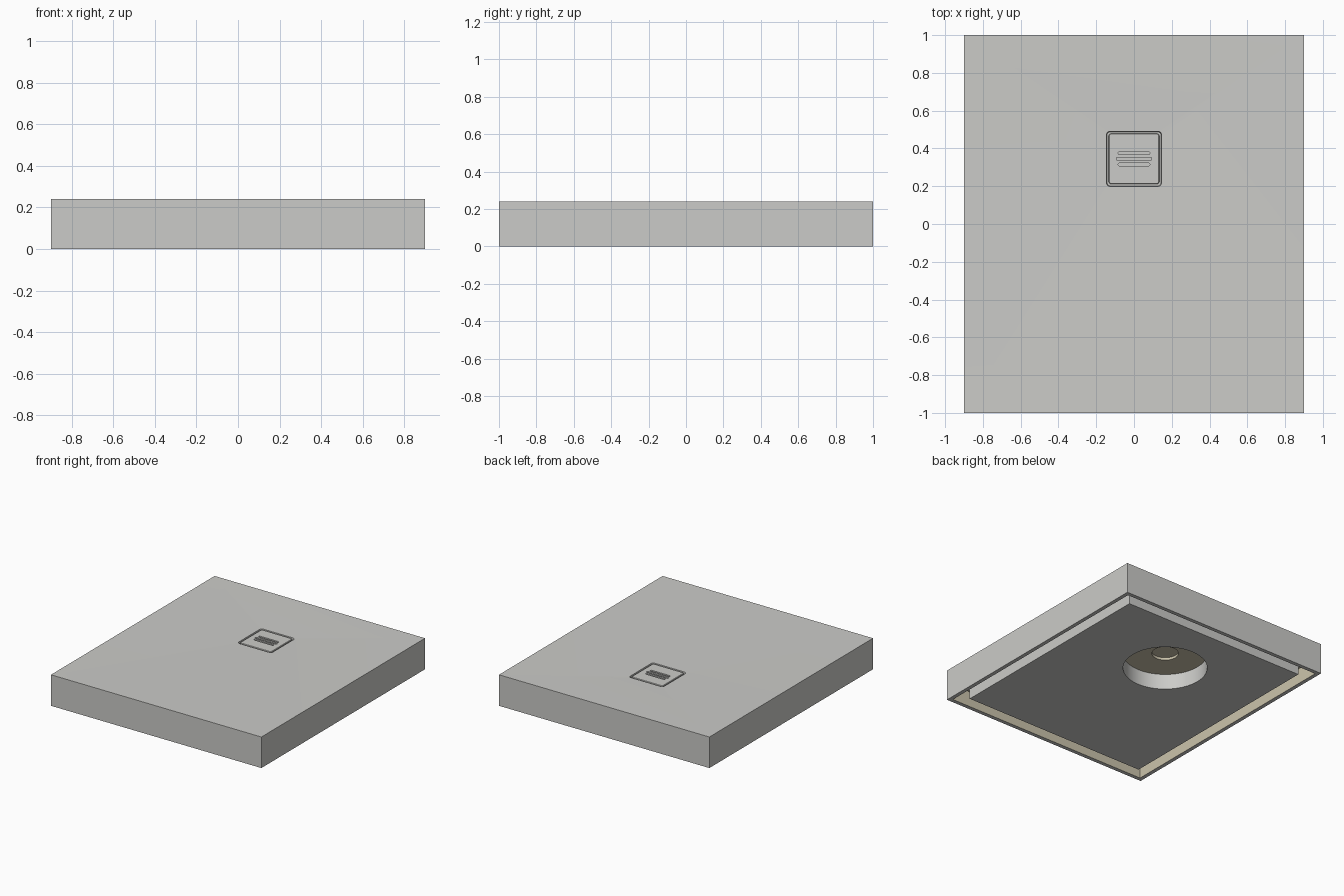
import bpy
import bmesh
from math import cos, sin, pi
from mathutils import Vector

cube = bpy.data.objects.get("Cube")
if cube:
    bpy.data.objects.remove(cube)

DRAIN_Y = 0.345
ARC = 10


def material(name, color):
    m = bpy.data.materials.new(name)
    m.use_nodes = True
    m.diffuse_color = (*color, 1)
    bsdf = m.node_tree.nodes["Principled BSDF"]
    bsdf.inputs["Base Color"].default_value = (*color, 1)
    bsdf.inputs["Roughness"].default_value = 0.6
    return m


grey = material("light_grey", (0.6, 0.6, 0.58))
beige = material("pale_beige", (0.6, 0.55, 0.41))


def rounded_ring(hx, hy, r, z, cy=0):
    """Rounded rectangle; r = 0 gives a rectangle, r = hx = hy a circle."""
    points = []
    for k, (sx, sy) in enumerate([(1, 1), (-1, 1), (-1, -1), (1, -1)]):
        for i in range(ARC + 1):
            a = (k + i / ARC) * pi / 2
            points.append(Vector((sx * (hx - r) + r * cos(a),
                                  cy + sy * (hy - r) + r * sin(a), z)))
    return points


def loft(name, rings, mats, closed=False, beige_bands=0):
    """Skin successive rings; the first bands may take the second material."""
    bm = bmesh.new()
    loops = [[bm.verts.new(p) for p in ring] for ring in rings]
    n = len(loops[0])
    pairs = list(zip(loops, loops[1:]))
    if closed:
        pairs.append((loops[-1], loops[0]))
    for band, (a, b) in enumerate(pairs):
        for i in range(n):
            j = (i + 1) % n
            f = bm.faces.new((a[i], a[j], b[j], b[i]))
            f.material_index = 1 if band < beige_bands else 0
    if not closed:
        first = bm.faces.new(loops[0])
        first.material_index = 1 if beige_bands else 0
        bm.faces.new(loops[-1])
    bmesh.ops.remove_doubles(bm, verts=bm.verts, dist=1e-5)
    bmesh.ops.recalc_face_normals(bm, faces=bm.faces)
    mesh = bpy.data.meshes.new(name)
    bm.to_mesh(mesh)
    bm.free()
    for m in mats:
        mesh.materials.append(m)
    ob = bpy.data.objects.new(name, mesh)
    bpy.context.collection.objects.link(ob)
    return ob


def select_only(ob):
    bpy.ops.object.select_all(action="DESELECT")
    ob.select_set(True)
    bpy.context.view_layer.objects.active = ob


# Tray shell: beige lined underside, thin walls, top falling gently to the drain
shell = loft("tray_shell", [
    rounded_ring(0.095, 0.095, 0.095, 0.14, DRAIN_Y),
    rounded_ring(0.095, 0.095, 0.095, 0.12, DRAIN_Y),
    rounded_ring(0.87, 0.97, 0, 0.12),
    rounded_ring(0.87, 0.97, 0, 0),
    rounded_ring(0.9, 1, 0, 0),
    rounded_ring(0.9, 1, 0, 0.24),
    rounded_ring(0.146, 0.146, 0.02, 0.23, DRAIN_Y),
    rounded_ring(0.143, 0.143, 0.018, 0.2, DRAIN_Y),
], [grey, beige], beige_bands=3)

# Support block underneath with a round opening below the drain
block = loft("support_block", [
    rounded_ring(0.785, 0.885, 0, 0.122),
    rounded_ring(0.785, 0.885, 0, 0),
    rounded_ring(0.3, 0.3, 0.3, 0, DRAIN_Y),
    rounded_ring(0.3, 0.3, 0.3, 0.122, DRAIN_Y),
], [grey], closed=True)

# Drain cover plate
cover = loft("drain_cover", [
    rounded_ring(0.134, 0.134, 0.014, 0.195, DRAIN_Y),
    rounded_ring(0.134, 0.134, 0.014, 0.227, DRAIN_Y),
    rounded_ring(0.131, 0.131, 0.012, 0.23, DRAIN_Y),
], [grey])

# Three rounded slots cut into the cover
for dy, half in ((-0.03, 0.084), (0, 0.094), (0.03, 0.084)):
    slot = loft("slot_cutter", [
        rounded_ring(half, 0.008, 0.008, z, DRAIN_Y + dy) for z in (0.205, 0.26)
    ], [grey])
    slot.hide_render = True
    mod = cover.modifiers.new("slot", "BOOLEAN")
    mod.operation = "DIFFERENCE"
    mod.solver = "EXACT"
    mod.object = slot
    select_only(cover)
    bpy.ops.object.modifier_apply(modifier=mod.name)
    bpy.data.objects.remove(slot)

for ob in (shell, block, cover):
    select_only(ob)
    bpy.ops.object.shade_smooth_by_angle(angle=pi / 6)
